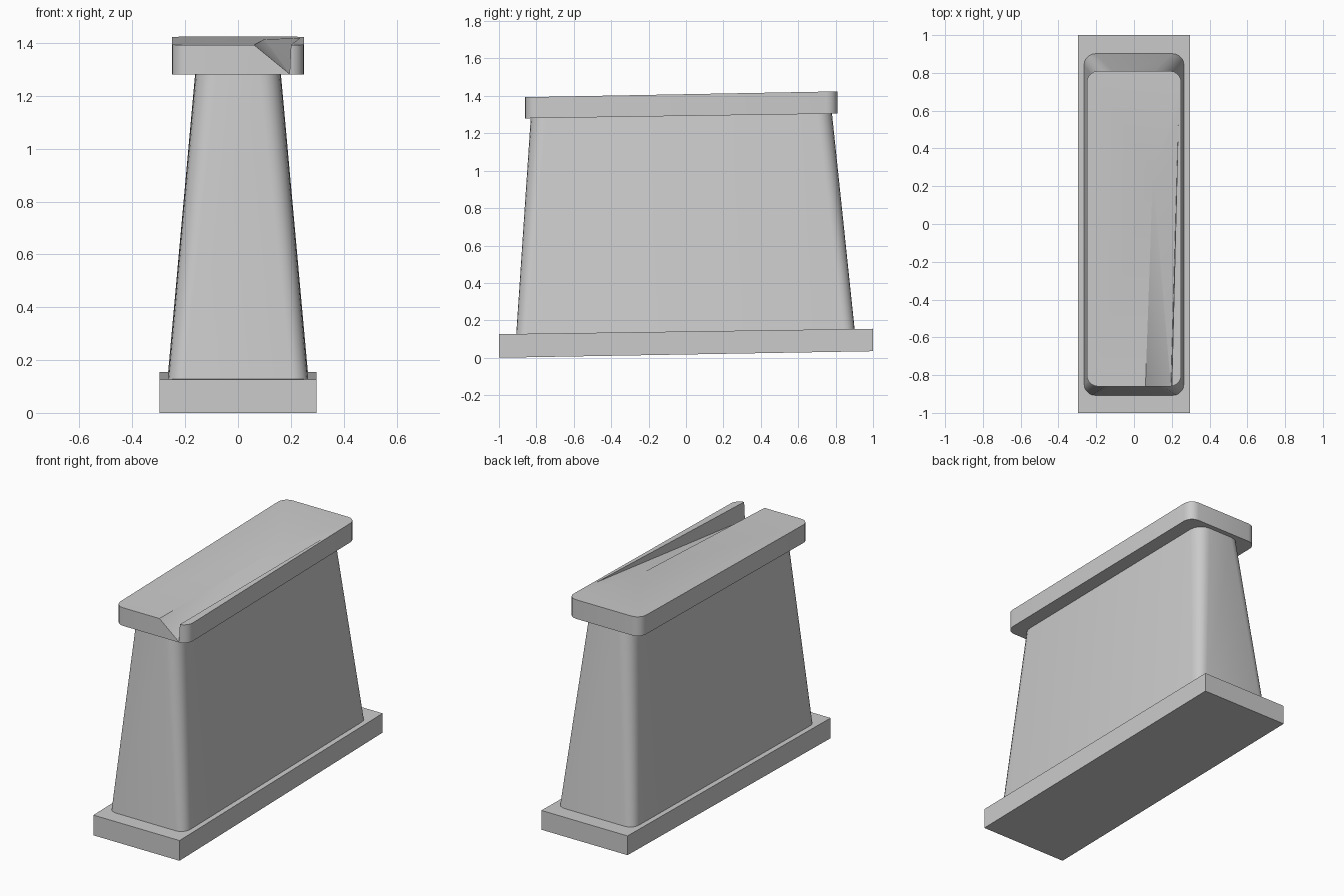
import bpy, bmesh, math
from mathutils import Vector

if "Cube" in bpy.data.objects:
    bpy.data.objects.remove(bpy.data.objects["Cube"], do_unlink=True)

stone = bpy.data.materials.new("light_grey")
stone.use_nodes = True
colour = (0.6, 0.6, 0.6, 1)
stone.diffuse_color = colour
stone.node_tree.nodes["Principled BSDF"].inputs["Base Color"].default_value = colour


def add_object(name, bm):
    bmesh.ops.recalc_face_normals(bm, faces=bm.faces)
    mesh = bpy.data.meshes.new(name)
    bm.to_mesh(mesh)
    bm.free()
    mesh.materials.append(stone)
    obj = bpy.data.objects.new(name, mesh)
    bpy.context.collection.objects.link(obj)
    return obj


def activate(obj):
    bpy.ops.object.select_all(action="DESELECT")
    obj.select_set(True)
    bpy.context.view_layer.objects.active = obj


def outline(half_x, y0, y1, radius, z0, z1, steps=5):
    """Rounded rectangle whose height runs from z0 at the front to z1 at the back."""
    corners = ((1, 1), (-1, 1), (-1, -1), (1, -1))
    points = []
    for i, (sx, sy) in enumerate(corners):
        cx = sx * (half_x - radius)
        cy = y1 - radius if sy > 0 else y0 + radius
        count = steps + 1 if radius else 1
        for k in range(count):
            a = math.pi / 2 * (i + k / steps)
            x, y = cx + radius * math.cos(a), cy + radius * math.sin(a)
            points.append(Vector((x, y, z0 + (z1 - z0) * (y - y0) / (y1 - y0))))
    return points


def loft(name, lower, upper):
    """Solid between two matching outlines."""
    bm = bmesh.new()
    low = [bm.verts.new(p) for p in lower]
    high = [bm.verts.new(p) for p in upper]
    for i in range(len(low)):
        j = (i + 1) % len(low)
        bm.faces.new((low[i], low[j], high[j], high[i]))
    bm.faces.new(low)
    bm.faces.new(high)
    return add_object(name, bm)


# Sloping foot slab
loft("base", outline(0.297, -1, 1, 0, 0, 0.035),
     outline(0.297, -1, 1, 0, 0.126, 0.155))

# Tapered shaft
body = loft("body", outline(0.265, -0.908, 0.902, 0.06, 0.12, 0.15),
            outline(0.16, -0.83, 0.78, 0.08, 1.285, 1.31))

# Top slab
cap = loft("cap", outline(0.25, -0.86, 0.81, 0.06, 1.28, 1.305),
           outline(0.25, -0.86, 0.81, 0.06, 1.393, 1.424))

# Wedge-shaped valley cut into the front of the top slab
apex = Vector((0.195, -0.865, 1.283))
rim = [(0.06, -0.87, 1.393), (0.1, 0.27, 1.414), (0.235, 0.55, 1.42), (0.2, -0.87, 1.393)]
bm = bmesh.new()
bm.verts.new(apex)
for p in rim:
    bm.verts.new(apex + (Vector(p) - apex) * 1.03)
bmesh.ops.convex_hull(bm, input=bm.verts)
cutter = add_object("valley_cutter", bm)
cutter.hide_render = True
cut = cap.modifiers.new("valley", "BOOLEAN")
cut.operation = "DIFFERENCE"
cut.solver = "EXACT"
cut.object = cutter
activate(cap)
bpy.ops.object.modifier_apply(modifier=cut.name)
bpy.data.objects.remove(cutter, do_unlink=True)

# Soft corners, crisp rims
for obj in (body, cap):
    activate(obj)
    bpy.ops.object.shade_smooth_by_angle(angle=math.radians(35))
